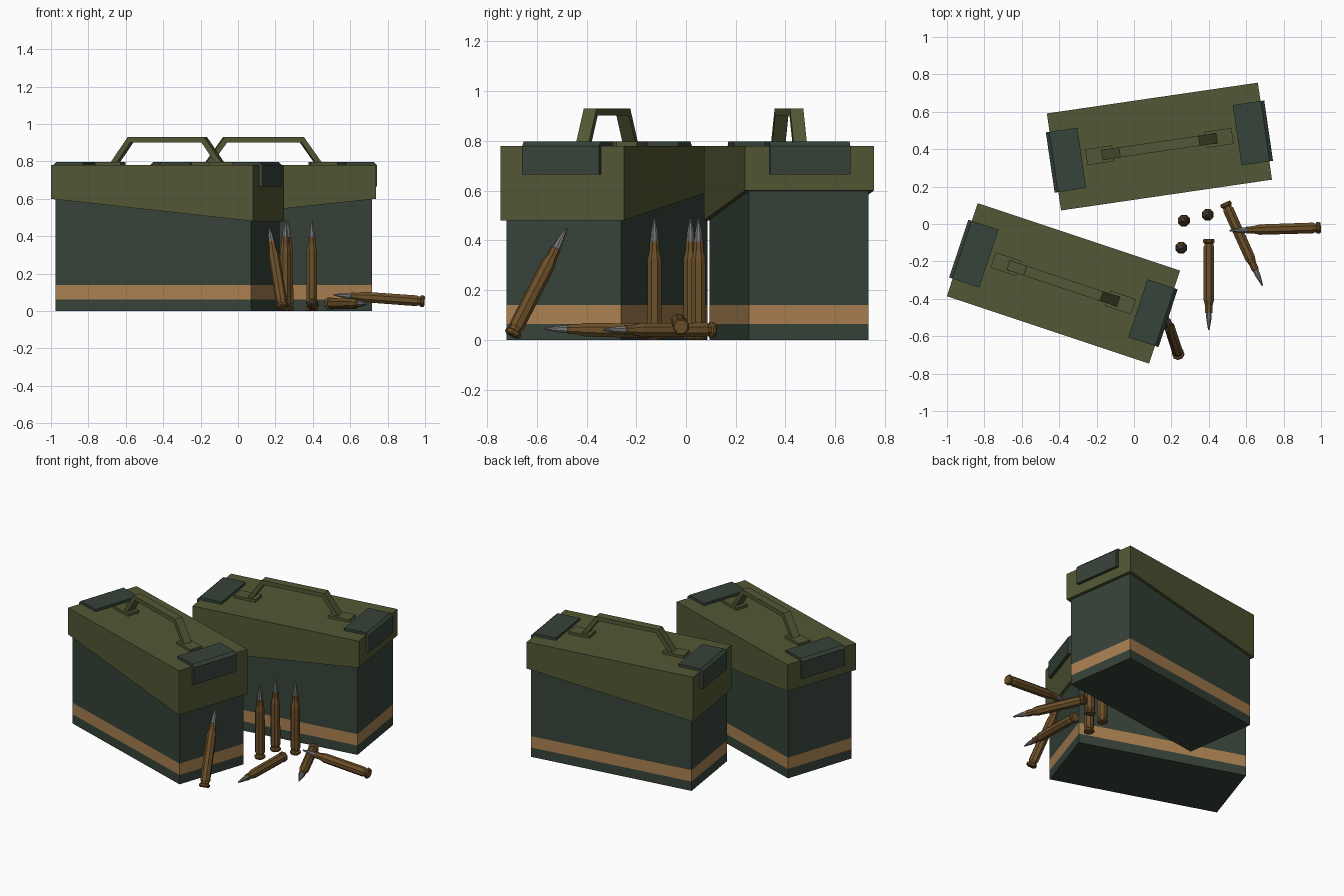
import bpy, bmesh, math
from mathutils import Vector, Matrix

if "Cube" in bpy.data.objects:
    bpy.data.objects.remove(bpy.data.objects["Cube"])


def material(name, rgb):
    m = bpy.data.materials.new(name)
    m.diffuse_color = (*rgb, 1)
    m.use_nodes = True
    m.node_tree.nodes["Principled BSDF"].inputs["Base Color"].default_value = m.diffuse_color
    return m


OLIVE = material("olive lid", (0.085, 0.095, 0.035))
GREEN = material("dark green", (0.037, 0.056, 0.041))
STRIPE = material("tan stripe", (0.40, 0.215, 0.082))
BRASS = material("brass", (0.15, 0.08, 0.022))
LEAD = material("grey metal", (0.19, 0.19, 0.20))


def finish(bm, name, mats, matrix):
    bmesh.ops.recalc_face_normals(bm, faces=bm.faces[:])
    me = bpy.data.meshes.new(name)
    bm.to_mesh(me)
    bm.free()
    for m in mats:
        me.materials.append(m)
    ob = bpy.data.objects.new(name, me)
    ob.matrix_world = matrix
    bpy.context.collection.objects.link(ob)
    return ob


def prism(bm, profile, half_y, flip=1):
    """Extrude an xz outline across y; flip=-1 mirrors it in x."""
    f = bm.faces.new([bm.verts.new((x * flip, -half_y, z)) for x, z in profile])
    ext = bmesh.ops.extrude_face_region(bm, geom=[f])["geom"]
    bmesh.ops.translate(bm, vec=(0, 2 * half_y, 0),
                        verts=[v for v in ext if isinstance(v, bmesh.types.BMVert)])


def rect(x0, x1, z0, z1):
    return [(x0, z0), (x1, z0), (x1, z1), (x0, z1)]


def ammo_box(label, x, y, degrees):
    place = Matrix.Translation((x, y, 0)) @ Matrix.Rotation(math.radians(degrees), 4, 'Z')

    # body with the stripe cut into it
    bm = bmesh.new()
    prism(bm, rect(-0.551, 0.551, 0, 0.62), 0.243)
    for z in (0.063, 0.14):
        bmesh.ops.bisect_plane(bm, geom=bm.verts[:] + bm.edges[:] + bm.faces[:],
                               plane_co=(0, 0, z), plane_no=(0, 0, 1))
    for f in bm.faces:
        f.material_index = int(0.07 < f.calc_center_median().z < 0.135)
    finish(bm, label + "_body", [GREEN, STRIPE], place)

    # lid with slanted lower edge
    bm = bmesh.new()
    prism(bm, [(-0.57, 0.60), (0.57, 0.48), (0.57, 0.78), (-0.57, 0.78)], 0.262)
    finish(bm, label + "_lid", [OLIVE], place)

    # latches folded over both ends
    bm = bmesh.new()
    for s in (1, -1):
        prism(bm, [(0.42, 0.775), (0.42, 0.797), (0.572, 0.797), (0.59, 0.78),
                   (0.59, 0.665), (0.565, 0.665), (0.565, 0.775)], 0.163, s)
    finish(bm, label + "_latches", [GREEN], place)

    # carrying handle and its foot plates
    bm = bmesh.new()
    outer = [(-0.315, 0.79), (-0.215, 0.93), (0.215, 0.93), (0.315, 0.79)]
    inner = [(0.28, 0.79), (0.20, 0.902), (-0.20, 0.902), (-0.28, 0.79)]
    prism(bm, outer + inner, 0.027)
    for s in (1, -1):
        prism(bm, rect(0.25, 0.395, 0.775, 0.797), 0.043, s)
    finish(bm, label + "_handle", [OLIVE], place)


ammo_box("back_box", 0.136, 0.414, 188.3)
ammo_box("front_box", -0.3775, -0.3175, -18.4)

# cartridge outline: radius, height
CASE = [(0.028, 0), (0.034, 0.007), (0.034, 0.018), (0.026, 0.024), (0.026, 0.034),
        (0.031, 0.042), (0.030, 0.325), (0.021, 0.36), (0.021, 0.395),
        (0.017, 0.396), (0.0145, 0.43), (0.004, 0.488)]
SIDES = 8


def cartridge(name, base, tip):
    base, tip = Vector(base), Vector(tip)
    bm = bmesh.new()
    rings = [[bm.verts.new((r * math.cos(a), r * math.sin(a), z))
              for a in [math.tau * (i + 0.5) / SIDES for i in range(SIDES)]] for r, z in CASE]
    bm.faces.new(rings[0])
    bm.faces.new(rings[-1])
    for lo, hi in zip(rings, rings[1:]):
        for i in range(SIDES):
            j = (i + 1) % SIDES
            bm.faces.new((lo[i], lo[j], hi[j], hi[i]))
    for f in bm.faces:
        f.material_index = int(f.calc_center_median().z > 0.397)
    turn = (tip - base).to_track_quat('Z', 'Y').to_matrix().to_4x4()
    finish(bm, name, [BRASS, LEAD], Matrix.Translation(base) @ turn)


# three standing cartridges
for n, (x, y) in enumerate([(0.267, 0.018), (0.394, 0.05), (0.253, -0.127)]):
    cartridge(f"standing_cartridge_{n + 1}", (x, y, 0), (x, y, 0.49))
# lying, propped and leaning cartridges
cartridge("lying_cartridge_1", (0.40, -0.08, 0.034), (0.40, -0.565, 0.044))
cartridge("lying_cartridge_2", (0.487, 0.115, 0.04), (0.685, -0.325, 0.04))
cartridge("propped_cartridge", (0.997, -0.02, 0.052), (0.51, -0.035, 0.087))
cartridge("leaning_cartridge", (0.238, -0.70, 0.017), (0.168, -0.485, 0.44))
